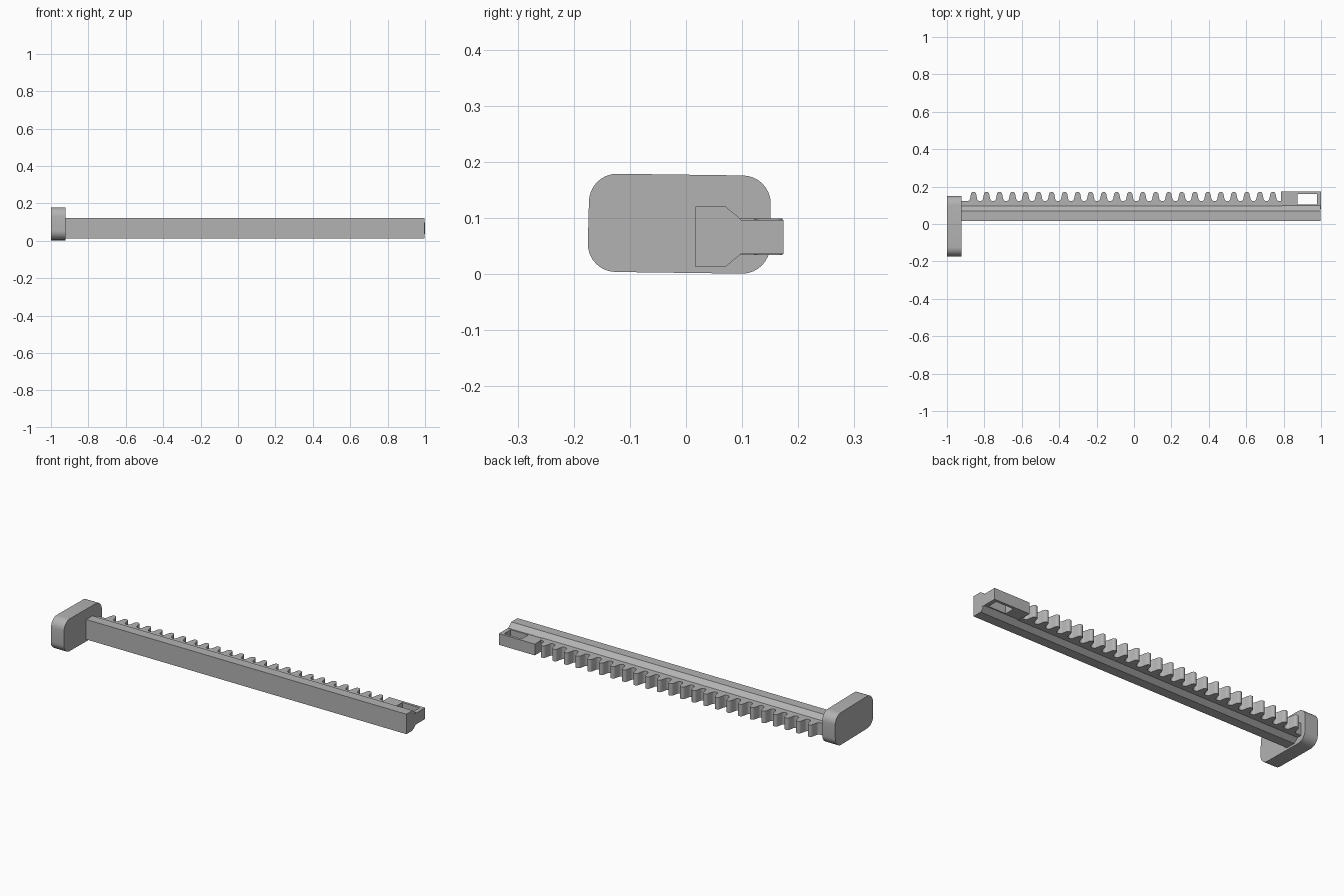
import bpy, bmesh, math
from mathutils import Vector

cube = bpy.data.objects.get("Cube")
if cube:
    bpy.data.objects.remove(cube, do_unlink=True)

grey = bpy.data.materials.new("plain_grey")
grey.use_nodes = True
grey.diffuse_color = (0.45, 0.45, 0.45, 1)
grey.node_tree.nodes["Principled BSDF"].inputs["Base Color"].default_value = (0.45, 0.45, 0.45, 1)


def extrude(name, outline, axis, start, end, smooth=False):
    """Extrude a closed outline: (y, z) along x, or (x, y) along z."""
    bm = bmesh.new()
    place = (lambda a, b: (start, a, b)) if axis == "x" else (lambda a, b: (a, b, start))
    face = bm.faces.new([bm.verts.new(place(a, b)) for a, b in outline])
    new = bmesh.ops.extrude_face_region(bm, geom=[face])["geom"]
    step = Vector((end - start, 0, 0)) if axis == "x" else Vector((0, 0, end - start))
    bmesh.ops.translate(bm, vec=step, verts=[g for g in new if isinstance(g, bmesh.types.BMVert)])
    bmesh.ops.recalc_face_normals(bm, faces=bm.faces)
    mesh = bpy.data.meshes.new(name)
    bm.to_mesh(mesh)
    bm.free()
    mesh.materials.append(grey)
    obj = bpy.data.objects.new(name, mesh)
    bpy.context.collection.objects.link(obj)
    if smooth:
        bpy.ops.object.select_all(action="DESELECT")
        obj.select_set(True)
        bpy.context.view_layer.objects.active = obj
        bpy.ops.object.shade_smooth_by_angle(angle=math.radians(30))
    return obj


def arc(cx, cy, r, a0, a1, steps=6):
    angles = [math.radians(a0 + (a1 - a0) * i / steps) for i in range(steps + 1)]
    return [(cx + r * math.cos(a), cy + r * math.sin(a)) for a in angles]


def rect(x0, x1, y0, y1):
    return [(x0, y0), (x1, y0), (x1, y1), (x0, y1)]


# Rounded end plate, slightly out of square
R = 0.05
plate = []
for i, (y, z) in enumerate([(0.101, 0.126), (-0.123, 0.129), (-0.125, 0.054), (0.1, 0.051)]):
    plate += arc(y, z, R, 90 * i, 90 * i + 90, 8)
extrude("end_plate", plate, "x", -1, -0.922, True)

# Main bar with chamfered back edges
MID = 0.067
half = [(0.017, 0.054), (0.07, 0.054), (0.098, 0.031)]
bar = [(y, MID - h) for y, h in half] + [(y, MID + h) for y, h in reversed(half)]
extrude("bar", bar, "x", -0.93, 0.998)

# Toothed rack: rounded tips and rounded valleys
COUNT, FIRST, PITCH = 24, -0.858, 0.0696
ROOT, TIP = 0.122, 0.172
TIP_R, VALLEY_R = 0.014, 0.016
rack = [(-0.93, 0.08), (-0.93, ROOT)]
for i in range(COUNT):
    x = FIRST + i * PITCH
    rack += arc(x - PITCH / 2, ROOT + VALLEY_R, VALLEY_R, -90, -10)
    rack += arc(x, TIP - TIP_R, TIP_R, 170, 10, 8)
    rack += arc(x + PITCH / 2, ROOT + VALLEY_R, VALLEY_R, 190, 270)[:-1]
rack += [(0.79, ROOT), (0.79, 0.08)]
extrude("toothed_rack", rack, "z", 0.034, 0.099, True)

# Catch block with a through window
block = extrude("catch_block", rect(0.785, 1, 0.08, 0.174), "z", 0.036, 0.097)
cutter = extrude("window_cutter", rect(0.873, 0.978, 0.104, 0.16), "z", -0.1, 0.3)
cutter.hide_render = True
cutter.hide_viewport = True
cut = block.modifiers.new("window", "BOOLEAN")
cut.operation = "DIFFERENCE"
cut.solver = "EXACT"
cut.object = cutter
